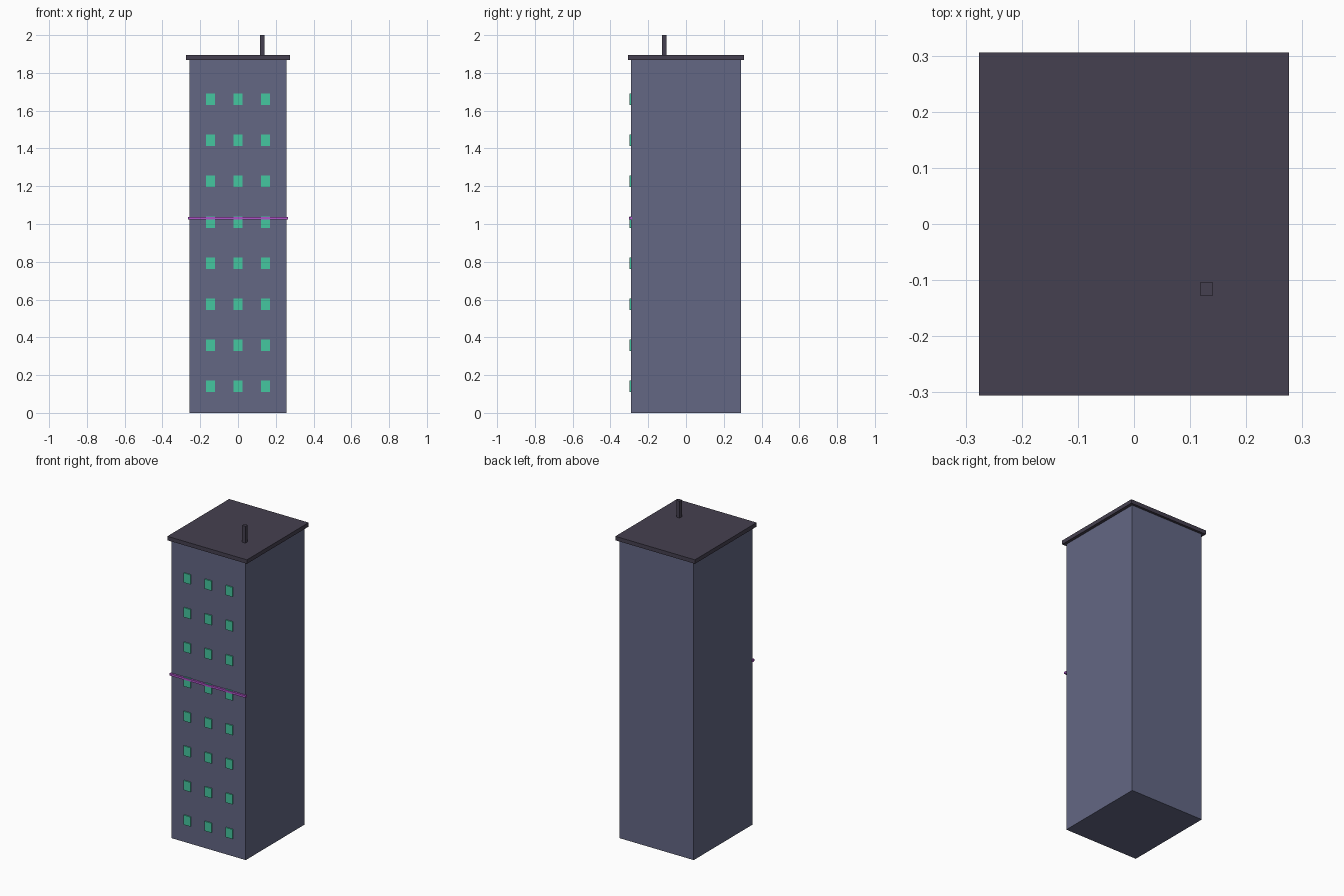
import bpy

old = bpy.data.objects.get("Cube")
if old:
    bpy.data.objects.remove(old, do_unlink=True)


def material(name, rgb):
    mat = bpy.data.materials.new(name)
    mat.use_nodes = True
    mat.diffuse_color = (*rgb, 1)
    mat.node_tree.nodes["Principled BSDF"].inputs["Base Color"].default_value = (*rgb, 1)
    return mat


def box(name, centre, size, mat):
    bpy.ops.mesh.primitive_cube_add(size=1, location=centre)
    obj = bpy.context.object
    obj.name = name
    obj.scale = size
    bpy.ops.object.transform_apply(location=False, rotation=False, scale=True)
    obj.data.materials.append(mat)
    return obj


wall = material("slate blue wall", (0.125, 0.135, 0.23))
dark = material("dark plum roof", (0.06, 0.051, 0.08))
glow = material("green window", (0.06, 0.57, 0.35))
neon = material("purple strip", (0.43, 0.09, 0.58))

WIDTH, DEPTH, HEIGHT = 0.515, 0.582, 1.87
FRONT = -DEPTH / 2

# Tower and overhanging roof slab
box("tower_body", (0, 0, HEIGHT / 2), (WIDTH, DEPTH, HEIGHT), wall)
box("roof_slab", (0, 0, HEIGHT + 0.012), (0.552, 0.612, 0.025), dark)

# Antenna
box("antenna", (0.129, -0.116, 1.945), (0.023, 0.023, 0.11), dark)

# Windows on the front only
for row in range(8):
    for col in (-1, 0, 1):
        box(f"window_{row + 1}_{col + 2}",
            (col * 0.146, FRONT, 0.141 + row * 0.217),
            (0.047, 0.014, 0.06), glow)

# Light strip across the front
box("light_strip", (0, FRONT - 0.004, 1.03), (0.527, 0.016, 0.013), neon)
